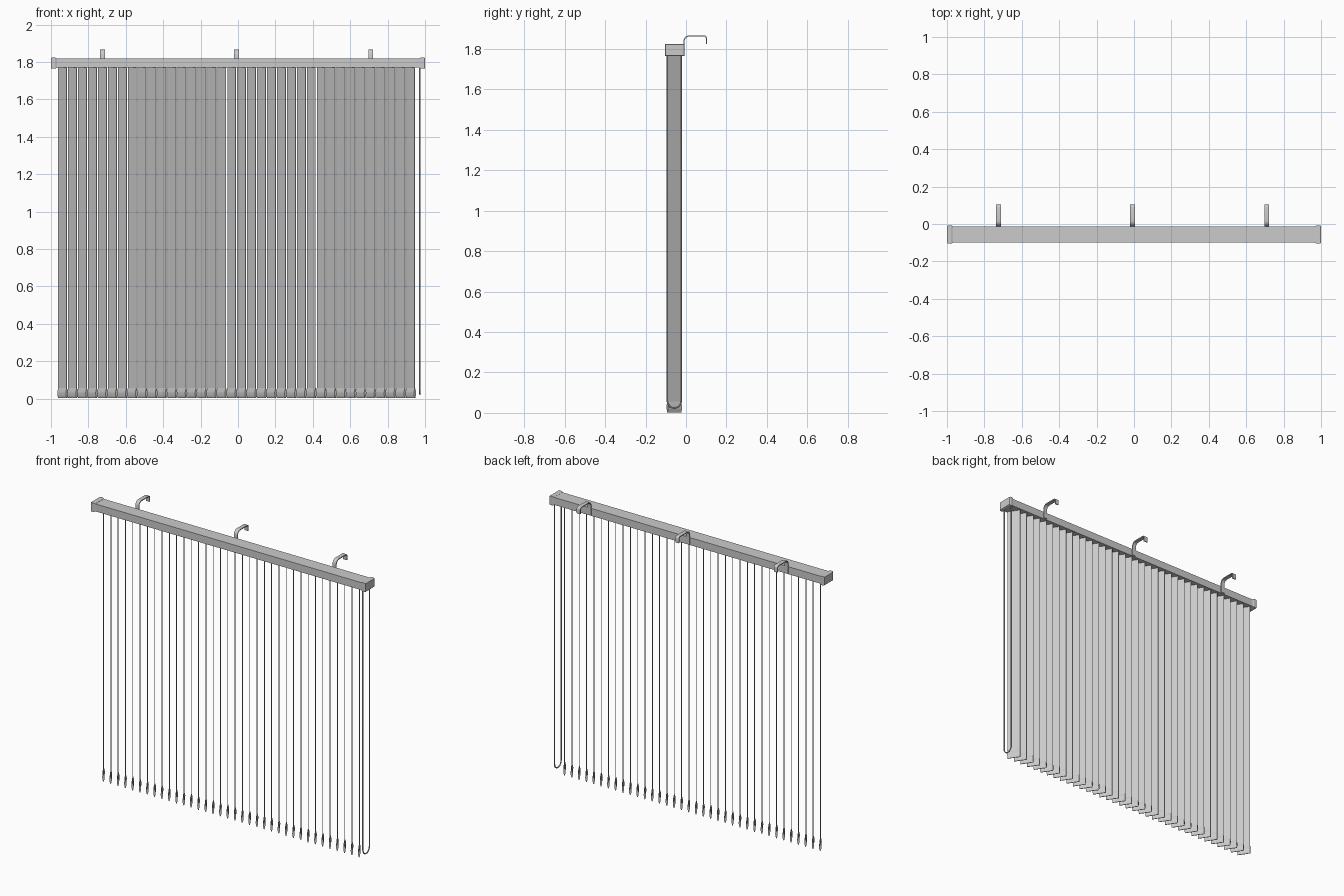
import bpy, bmesh, math
from mathutils import Matrix, Vector

if "Cube" in bpy.data.objects:
    bpy.data.objects.remove(bpy.data.objects["Cube"])

RAIL_Y, RAIL_Z = -0.056, 1.794


def finish(bm, name, smooth=False):
    bmesh.ops.recalc_face_normals(bm, faces=bm.faces)
    me = bpy.data.meshes.new(name)
    bm.to_mesh(me)
    bm.free()
    ob = bpy.data.objects.new(name, me)
    bpy.context.collection.objects.link(ob)
    if smooth:
        bpy.ops.object.select_all(action='DESELECT')
        ob.select_set(True)
        bpy.context.view_layer.objects.active = ob
        bpy.ops.object.shade_smooth_by_angle(angle=math.radians(35))
    return ob


def extrude_x(name, profile, x0, x1, smooth=False, matrix=None):
    """Closed (y, z) profile extruded from x0 to x1."""
    bm = bmesh.new()
    face = bm.faces.new([bm.verts.new((x0, y, z)) for y, z in profile])
    new = bmesh.ops.extrude_face_region(bm, geom=[face])['geom']
    bmesh.ops.translate(bm, vec=(x1 - x0, 0, 0),
                        verts=[v for v in new if isinstance(v, bmesh.types.BMVert)])
    if matrix:
        bm.transform(matrix)
    return finish(bm, name, smooth)


def arc(cy, cz, r, a0, a1, n):
    return [(cy + r * math.cos(math.radians(a0 + (a1 - a0) * i / n)),
             cz + r * math.sin(math.radians(a0 + (a1 - a0) * i / n))) for i in range(n + 1)]


# Head rail
hy, hz = 0.0435, 0.0245
extrude_x("head_rail", [(RAIL_Y - hy, RAIL_Z - hz), (RAIL_Y + hy, RAIL_Z - hz),
                        (RAIL_Y + hy, RAIL_Z + hz), (RAIL_Y - hy, RAIL_Z + hz)], -0.98, 0.98)

# End caps, stepping in to the rail with a chamfer
for side, label in ((-1, "left"), (1, "right")):
    bm = bmesh.new()
    rings = []
    for x, g in ((0.968, 0.001), (0.978, 0.005), (0.995, 0.005), (1.0, 0.002)):
        a, b = hy + g, hz + g
        rings.append([bm.verts.new((side * x, RAIL_Y + sy * a, RAIL_Z + sz * b))
                      for sy, sz in ((-1, -1), (1, -1), (1, 1), (-1, 1))])
    for r, s in zip(rings, rings[1:]):
        for i in range(4):
            j = (i + 1) % 4
            bm.faces.new((r[i], r[j], s[j], s[i]))
    bm.faces.new(rings[0])
    bm.faces.new(rings[-1])
    finish(bm, "end_cap_" + label)

# Mounting hooks: bent metal strips behind the rail
T = 0.006
outer = ([(-0.013, 1.775)] + arc(0.017, 1.837, 0.030, 180, 90, 6)
         + arc(0.089, 1.852, 0.015, 90, 0, 4) + [(0.104, 1.825)])
inner = ([(-0.013 + T, 1.775)] + arc(0.017, 1.837, 0.030 - T, 180, 90, 6)
         + arc(0.089, 1.852, 0.015 - T, 90, 0, 4) + [(0.104 - T, 1.825)])
for n, x in enumerate((-0.725, -0.008, 0.71)):
    extrude_x(f"mounting_hook_{n + 1}", outer + inner[::-1], x - 0.013, x + 0.013, True)

# Vertical slats: thin strip with a weighted pocket at the bottom, all turned alike
half = [(0.0015, 1.772), (0.0015, 0.056), (0.005, 0.043), (0.007, 0.032),
        (0.006, 0.018), (0.002, 0.003)]
slat_profile = half + [(-y, z) for y, z in half[::-1]]
COUNT, FIRST, LAST, WIDTH = 36, -0.9375, 0.9235, 0.082
turn = Matrix.Rotation(math.radians(-56.5), 4, 'Z')
slat = extrude_x("slat_01", slat_profile, -WIDTH / 2, WIDTH / 2, False, turn)
slat.location = (FIRST, -0.058, 0)
for i in range(1, COUNT):
    ob = bpy.data.objects.new(f"slat_{i + 1:02d}", slat.data)
    ob.location = (FIRST + (LAST - FIRST) * i / (COUNT - 1), -0.058, 0)
    bpy.context.collection.objects.link(ob)

# Control cord loop hanging from the right end
path = [(-0.092, 1.775)] + arc(-0.058, 0.058, 0.034, 180, 360, 10) + [(-0.024, 1.775)]
R, SIDES, X = 0.004, 8, 0.973
pts = [Vector((X, y, z)) for y, z in path]
bm = bmesh.new()
rings = []
for i, p in enumerate(pts):
    t = (pts[min(i + 1, len(pts) - 1)] - pts[max(i - 1, 0)]).normalized()
    if 0 < i < len(pts) - 1:
        t = ((pts[i + 1] - p).normalized() + (p - pts[i - 1]).normalized()).normalized()
    u = Vector((1, 0, 0))
    v = t.cross(u)
    rings.append([bm.verts.new(p + R * (u * math.cos(2 * math.pi * k / SIDES)
                                        + v * math.sin(2 * math.pi * k / SIDES)))
                  for k in range(SIDES)])
for r, s in zip(rings, rings[1:]):
    for k in range(SIDES):
        m = (k + 1) % SIDES
        bm.faces.new((r[k], r[m], s[m], s[k]))
bm.faces.new(rings[0])
bm.faces.new(rings[-1])
finish(bm, "control_cord", True)
